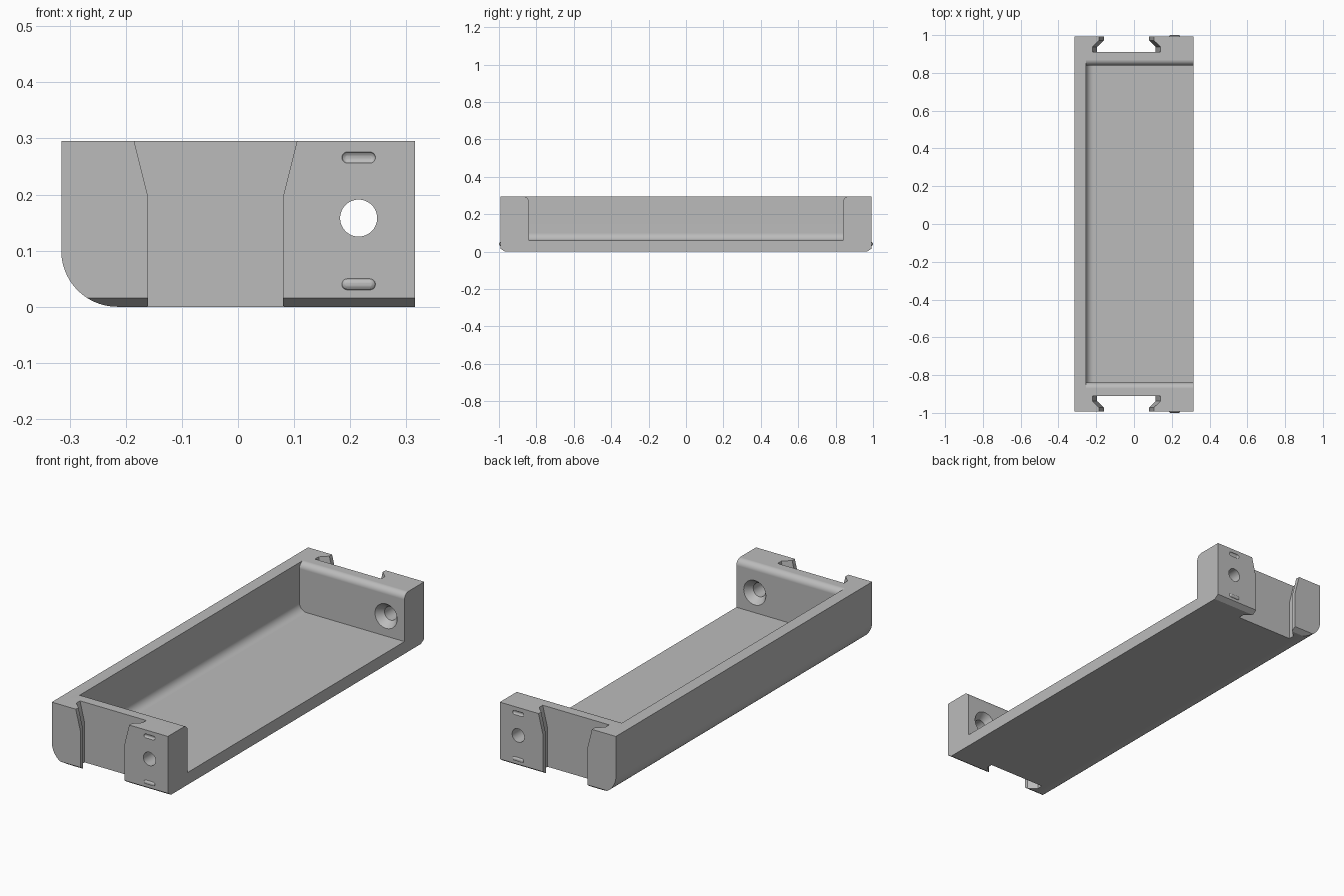
import bpy, bmesh
from math import sin, cos, pi, radians

if "Cube" in bpy.data.objects:
    bpy.data.objects.remove(bpy.data.objects["Cube"], do_unlink=True)

HALF_X, HEIGHT, END_Y = 0.315, 0.295, 0.993
INNER_Y, FLOOR, INNER_X = 0.84, 0.06, -0.255

grey = bpy.data.materials.new("plain grey")
grey.use_nodes = True
grey.diffuse_color = (0.5, 0.5, 0.5, 1)
grey.node_tree.nodes["Principled BSDF"].inputs["Base Color"].default_value = grey.diffuse_color


def loft(name, rings):
    """Closed solid through rings of equal point count."""
    bm = bmesh.new()
    loops = [[bm.verts.new(p) for p in ring] for ring in rings]
    n = len(loops[0])
    for a, b in zip(loops, loops[1:]):
        for i in range(n):
            j = (i + 1) % n
            bm.faces.new((a[i], a[j], b[j], b[i]))
    bm.faces.new(loops[0])
    bm.faces.new(loops[-1])
    bmesh.ops.recalc_face_normals(bm, faces=bm.faces)
    mesh = bpy.data.meshes.new(name)
    bm.to_mesh(mesh)
    bm.free()
    mesh.materials.append(grey)
    obj = bpy.data.objects.new(name, mesh)
    bpy.context.collection.objects.link(obj)
    return obj


def along_y(name, profile, lo, hi):
    return loft(name, [[(x, y, z) for x, z in profile] for y in (lo, hi)])


def along_x(name, profile, lo, hi):
    return loft(name, [[(x, y, z) for y, z in profile] for x in (lo, hi)])


def arc(cu, cv, r, start, end, steps=16):
    angles = [radians(start + (end - start) * i / steps) for i in range(steps + 1)]
    return [(cu + r * cos(a), cv + r * sin(a)) for a in angles]


def combine(target, tool, operation):
    mod = target.modifiers.new(operation.lower(), "BOOLEAN")
    mod.operation, mod.solver, mod.object = operation, "EXACT", tool
    bpy.context.view_layer.objects.active = target
    bpy.ops.object.modifier_apply(modifier=mod.name)
    bpy.data.objects.remove(tool, do_unlink=True)


# Outer body with one rounded lower edge
tray = along_y("tray", [(HALF_X, 0), (HALF_X, HEIGHT), (-HALF_X, HEIGHT)]
               + arc(-HALF_X + 0.1, 0.1, 0.1, 180, 270, 24), -END_Y, END_Y)

# Cavity: end walls rounded over at the top, filleted along the closed side
lip = arc(INNER_Y + 0.03, HEIGHT - 0.03, 0.03, 180, 90) + [(INNER_Y + 0.03, 0.4)]
side = [(INNER_Y, FLOOR)] + lip
cavity = along_x("cavity", side + [(-y, z) for y, z in reversed(side)], -0.4, 0.4)
fillet = along_y("cavity_fillet", [(0.38, FLOOR), (0.38, 0.38), (INNER_X, 0.38)]
                 + arc(INNER_X + 0.04, FLOOR + 0.04, 0.04, 180, 270), -1.2, 1.2)
combine(cavity, fillet, "INTERSECT")
combine(tray, cavity, "DIFFERENCE")


def slot_ring(s, z, widen):
    """Undercut slot cross-section: mouth, sloped flank, wide back."""
    half = [(0.12, 1.1), (0.12, 0.972), (0.155, 0.938), (0.155, 0.91)]
    right = [(-0.04 + x + widen, s * y, z) for x, y in half]
    left = [(-0.04 - x - widen, s * y, z) for x, y in reversed(half)]
    return right + left


def hole_ring(s, y, r):
    return [(x, s * y, z) for x, z in arc(0.215, 0.158, r, 0, 352.5, 47)]


def key_ring(s, y, z, r):
    outline = arc(0.235, z, r, -90, 90, 10) + arc(0.195, z, r, 90, 270, 10)
    return [(x, s * y, v) for x, v in outline]


KEY = [(-0.02, 0.01), (0, 0.01), (0.004, 0.008), (0.006, 0.005), (0.007, 0.002)]

for s in (-1, 1):
    # Chamfer under each end
    wedge = [(s * (END_Y - 0.024), 0), (s * (END_Y - 0.024), -0.1),
             (s * 1.1, -0.1), (s * 1.1, 0.016), (s * END_Y, 0.016)]
    combine(tray, along_x("end_chamfer", wedge, -0.5, 0.5), "DIFFERENCE")
    # Mounting slot, flared at the top
    combine(tray, loft("slot", [slot_ring(s, -0.1, 0), slot_ring(s, 0.195, 0),
                                slot_ring(s, 0.395, 0.05)]), "DIFFERENCE")
    # Countersunk screw hole
    combine(tray, loft("screw_hole", [hole_ring(s, y, r) for y, r in
                                      ((0.8, 0.06), (INNER_Y, 0.06), (0.875, 0.033), (1.1, 0.033))]),
            "DIFFERENCE")
    # Upper locating recess and lower locating key
    combine(tray, loft("recess", [key_ring(s, END_Y - d, 0.266, r) for d, r in KEY]), "DIFFERENCE")
    combine(tray, loft("key", [key_ring(s, END_Y + d, 0.04, r) for d, r in KEY]), "UNION")

# Smooth the rounds, keep edges crisp
bpy.ops.object.select_all(action="DESELECT")
tray.select_set(True)
bpy.context.view_layer.objects.active = tray
bpy.ops.object.shade_smooth_by_angle(angle=radians(25))
normals = tray.modifiers.new("weighted normals", "WEIGHTED_NORMAL")
normals.keep_sharp = True
